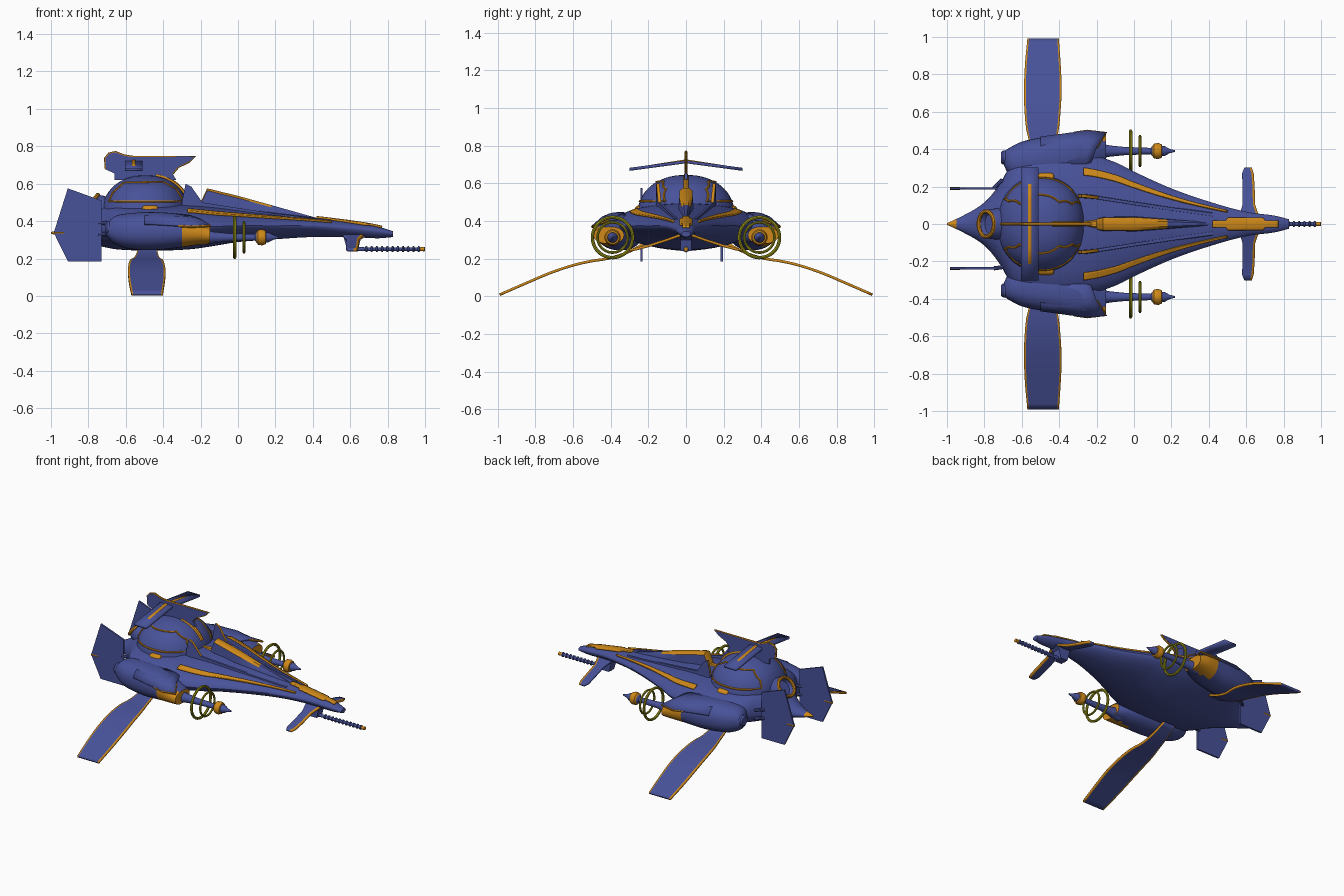
import bpy, math
from math import sin, cos, pi

if "Cube" in bpy.data.objects:
    bpy.data.objects.remove(bpy.data.objects["Cube"])

def mat(name, c):
    m = bpy.data.materials.new(name)
    m.diffuse_color = (*c, 1)
    m.use_nodes = True
    m.node_tree.nodes["Principled BSDF"].inputs["Base Color"].default_value = m.diffuse_color
    return m
MATS = [mat("blue", (.065, .085, .32)), mat("orange", (.62, .25, .01)), mat("olive", (.36, .34, .01))]

def finish(ob, mirror):
    bpy.context.collection.objects.link(ob)
    for m in MATS:
        ob.data.materials.append(m)
    if mirror:
        ob.modifiers.new("mirror", 'MIRROR').use_axis = (False, True, False)
    return ob

def skin(name, rows, closed=True, cap=True, paint=0, mirror=False, thick=0):
    """Surface through rows of points; paint is a slot or a function of face centre and column."""
    n, m = len(rows[0]), len(rows)
    verts = [p for r in rows for p in r]
    faces, cols = [], []
    for i in range(m - 1):
        for j in range(n if closed else n - 1):
            k = (j + 1) % n
            faces.append((i*n + j, i*n + k, (i+1)*n + k, (i+1)*n + j))
            cols.append(j)
    if closed and cap:
        faces += [tuple(range(n))[::-1], tuple(range((m-1)*n, m*n))]
        cols += [0, 0]
    me = bpy.data.meshes.new(name)
    me.from_pydata(verts, [], faces)
    ob = finish(bpy.data.objects.new(name, me), False)
    for f, c in zip(me.polygons, cols):
        f.material_index = paint(f.center, c) if callable(paint) else paint
    bpy.context.view_layer.objects.active = ob
    ob.select_set(True)
    bpy.ops.object.mode_set(mode='EDIT')
    bpy.ops.mesh.select_all(action='SELECT')
    bpy.ops.mesh.normals_make_consistent(inside=False)
    bpy.ops.object.mode_set(mode='OBJECT')
    ob.select_set(False)
    if thick:
        s = ob.modifiers.new("thickness", 'SOLIDIFY')
        s.thickness, s.offset = thick, 0
    if mirror:
        ob.modifiers.new("mirror", 'MIRROR').use_axis = (False, True, False)
    return ob

def lathe(name, prof, y, z, n=24, **kw):
    return skin(name, [[(x, y + r*cos(2*pi*k/n), z + r*sin(2*pi*k/n)) for k in range(n)] for x, r in prof], **kw)

def plate(name, pts, y, t, **kw):
    return skin(name, [[(x, y + s*t/2, z) for x, z in pts] for s in (-1, 1)], **kw)

def tube(name, pts, r, paint=0, mirror=False, loop=False):
    cu = bpy.data.curves.new(name, 'CURVE')
    cu.dimensions, cu.bevel_depth, cu.bevel_resolution, cu.use_fill_caps = '3D', r, 2, True
    sp = cu.splines.new('POLY')
    sp.points.add(len(pts) - 1)
    for p, q in zip(sp.points, pts):
        p.co = (*q, 1)
    sp.use_cyclic_u = loop
    ob = finish(bpy.data.objects.new(name, cu), mirror)
    sp.material_index = paint
    return ob

def interp(tab, x):
    """Smooth interpolation of a table whose first column is x."""
    x = min(max(x, tab[0][0]), tab[-1][0])
    i = max(k for k in range(len(tab) - 1) if tab[k][0] <= x)
    a, b = tab[i], tab[i+1]
    p, q = tab[max(i-1, 0)], tab[min(i+2, len(tab)-1)]
    h = b[0] - a[0]
    t = (x - a[0]) / h
    out = []
    for c in range(1, len(a)):
        m0 = (b[c] - p[c]) / (b[0] - p[0]) * h
        m1 = (q[c] - a[c]) / (q[0] - a[0]) * h
        out.append((2*t**3 - 3*t*t + 1)*a[c] + (t**3 - 2*t*t + t)*m0 + (3*t*t - 2*t**3)*b[c] + (t**3 - t*t)*m1)
    return out

def spw(v, p):
    return math.copysign(abs(v)**p, v)

# hull: x, half width, bottom, widest height, top, upper roundness
HULL = [(-1, .004, .333, .337, .342, 1), (-.9, .052, .305, .335, .37, 1), (-.8, .115, .28, .34, .43, 1),
        (-.72, .21, .262, .35, .48, 1), (-.64, .34, .248, .36, .495, .95), (-.45, .39, .242, .365, .495, .9),
        (-.25, .375, .25, .37, .495, 1.05), (-.1, .33, .272, .372, .485, 1.2), (0, .28, .288, .375, .47, 1.2),
        (.2, .19, .303, .375, .445, 1.2), (.4, .12, .315, .375, .42, 1.2), (.6, .065, .315, .36, .395, 1.1),
        (.75, .045, .308, .345, .37, 1), (.83, .025, .315, .332, .345, 1)]
def hull_row(x, n=40):
    w, zb, zm, zt, p = interp(HULL, x)
    row = []
    for k in range(n):
        c, s = cos(2*pi*k/n), sin(2*pi*k/n)
        q, h = (p, zt - zm) if s >= 0 else (1.2, zm - zb)
        row.append((x, w*spw(c, q), zm + h*spw(s, q)))
    return row
def hull_z(x, y):
    w, zb, zm, zt, p = interp(HULL, x)
    return zm + (zt - zm)*max(0, 1 - min(1, abs(y)/w)**(2/p))**(p/2)
skin("hull", [hull_row(-1 + 1.83*i/70) for i in range(71)], paint=lambda c, j: int(c.x < -.95))

# draped orange stripes and nose panel
def drape(name, x0, x1, edge, mirror):
    rows = []
    for i in range(31):
        x = x0 + (x1 - x0)*i/30
        a, b = edge(x)
        rows.append([(x, a + (b - a)*j/6, hull_z(x, a + (b - a)*j/6) + .004) for j in range(7)])
    skin(name, rows, closed=False, paint=1, mirror=mirror, thick=.012)
drape("side_stripe", -.27, .5, lambda x: [interp(HULL, x)[0]*k for k in (.69, .79)], True)
drape("nose_panel", .42, .77, lambda x: (-.033, .033) if .5 < x < .7 else (-.018, .018), False)

# spine fin with orange crest
rows = []
for x, w, zt in [(-.31, .012, .5), (-.2, .034, .5), (-.165, .042, .575), (0, .045, .535), (.18, .03, .485), (.41, .01, .42)]:
    rows.append([(x, -w, .4), (x, -w*.8, zt - .012), (x, -w*.4, zt), (x, w*.4, zt), (x, w*.8, zt - .012), (x, w, .4)])
skin("spine_fin", rows, paint=lambda c, j: int(j in (1, 2, 3) and c.x < .1))

# raised ridges either side of the spine
rows = []
for x, y, z in [(-.3, .15, .5), (-.28, .15, .6), (-.25, .148, .585), (-.19, .14, .5), (0, .11, .47), (.2, .08, .44), (.42, .05, .415)]:
    rows.append([(x, y - .014, .4), (x, y - .008, z), (x, y + .008, z), (x, y + .014, .4)])
skin("shoulder_ridge", rows, mirror=True, paint=lambda c, j: int(j == 1 and c.x < -.2))

# canopy dome (superellipsoid) with window frames
CX, CZ, RX, RY, RZ, E = -.495, .43, .235, .258, .215, .92
def dome_y(x, z):
    v = 1 - abs((x - CX)/RX)**(2/E) - abs((z - CZ)/RZ)**(2/E)
    return RY*max(v, 0)**(E/2)
rows = []
for i in range(17):
    a = pi/2*i/16*.995
    rows.append([(CX + RX*spw(cos(a), E)*spw(cos(2*pi*k/48), E), RY*spw(cos(a), E)*spw(sin(2*pi*k/48), E),
                  CZ + RZ*spw(sin(a), E)) for k in range(48)])
skin("canopy", rows)
def on_dome(pts):
    out, n = [], len(pts)
    for i in range(n):
        (a, b), (c, d) = pts[i], pts[(i + 1) % n]
        for s in range(8):
            x, z = a + (c - a)*s/8, b + (d - b)*s/8
            out.append((x, dome_y(x, z), z))
    return out
tube("window_frame", on_dome([(-.69, .505), (-.67, .55), (-.61, .605), (-.4, .61), (-.33, .57), (-.29, .505)]),
     .006, 1, True, True)
tube("canopy_centre_strip", [(CX + RX*spw(cos(a), E), 0, CZ + RZ*spw(sin(a), E)) for a in [pi*k/60 for k in range(9, 27)]],
     .014, 1)
lathe("shoulder_light", [(-.52 + .1*k/10, .03*math.sqrt(max(.01, 1 - (k/5 - 1)**4))) for k in range(11)], .245, .455,
      paint=1, mirror=True)

# roof fin, its orange rim, and the small roof wing
FIN = [(-.66, .62), (-.66, .655), (-.705, .675), (-.71, .735), (-.69, .76), (-.655, .768), (-.61, .75), (-.56, .742),
       (-.23, .745), (-.26, .72), (-.32, .69), (-.35, .655), (-.33, .62)]
plate("roof_fin", FIN, 0, .018)
tube("roof_fin_rim", [(x, 0, z) for x, z in FIN[2:12]], .007, 1)
W = [(-.3, .675), (-.15, .695), (0, .715), (.15, .695), (.3, .675)]
skin("roof_wing", [[(x, y, z) for x in (-.605, -.51)] for y, z in W], closed=False, thick=.016)
skin("roof_wing_stripe", [[(x, y*.85, z + .006) for x in (-.567, -.547)] for y, z in W], closed=False, paint=1, thick=.014)

# engine nacelles: x, centre y, half width, bottom, top
NAC = [(-.7, .355, .03, .32, .38), (-.67, .335, .07, .285, .42), (-.6, .335, .105, .255, .44), (-.45, .352, .118, .245, .448),
       (-.3, .37, .118, .26, .435), (-.22, .39, .105, .272, .405), (-.15, .41, .08, .28, .37)]
rows = []
for i in range(34):
    x = -.7 + .55*i/33
    y, w, zb, zt = interp(NAC, x)
    rows.append([(x, y + w*spw(cos(2*pi*k/32), .88), (zb + zt)/2 + (zt - zb)/2*spw(sin(2*pi*k/32), .88)) for k in range(32)])
skin("nacelle", rows, mirror=True, paint=lambda c, j: int(c.x > -.3 and c.y > .4 and c.z < .37))
skin("nacelle_cowl", [[(-.5, .38, .435), (-.5, .43, .42), (-.5, .462, .385)], [(-.35, .33, .435), (-.32, .44, .42), (-.32, .487, .375)],
     [(-.27, .28, .43), (-.24, .42, .415), (-.25, .497, .37)], [(-.24, .3, .42), (-.2, .41, .405), (-.15, .488, .375)]],
     closed=False, mirror=True, thick=.014)
tube("cowl_rim", [(-.32, .487, .375), (-.25, .497, .37), (-.15, .488, .375), (-.2, .41, .405)], .007, 1, True)
lathe("nacelle_rear_cap", [(-.71, .03), (-.70, .038), (-.62, .04)], .355, .36, mirror=True)

# forward rods, bulbs and rings
lathe("rod", [(-.2, .045), (-.13, .03), (-.05, .022), (.09, .017), (.1, .03), (.11, .036)], .39, .313, mirror=True)
lathe("bulb", [(.1, .03), (.108, .04), (.13, .043), (.148, .036), (.152, .02)], .39, .313, mirror=True, paint=1)
lathe("spike", [(.148, .028), (.165, .026), (.19, .012), (.22, .004)], .39, .313, mirror=True)
for name, x, r, t in [("large_ring", -.018, .107, .009), ("small_ring", .032, .08, .007)]:
    tube(name, [(x, .39 + r*cos(2*pi*k/48), .313 + r*sin(2*pi*k/48)) for k in range(48)], t, 2, True, True)

# drooping side wings with orange edges
rows = []
for i in range(25):
    y = .22 + .77*i/24
    x0, x1, z = interp([(.22, -.53, -.44, .28), (.32, -.54, -.43, .23), (.42, -.555, -.42, .2), (.5, -.575, -.403, .188),
                        (.6, -.585, -.393, .165), (.72, -.588, -.387, .125), (.85, -.583, -.392, .07), (.99, -.57, -.402, .009)], y)
    rows.append([(x0 + (x1 - x0)*t, y, z) for t in (0, .05, .35, .65, .95, 1)])
skin("side_wing", rows, closed=False, mirror=True, thick=.014, paint=lambda c, j: int(j in (0, 4)))

# upright tail fins on hooked arms
for y in (.19, -.237):
    plate("tail_fin", [(-.985, .338), (-.91, .575), (-.73, .51), (-.73, .185), (-.91, .185)], y, .012)
    s = math.copysign(1, y)
    tube("tail_fin_tip", [(-.985, y, .338), (-.93, y, .338)], .008, 1)
    for z in (.33, .39):
        tube("tail_fin_arm", [(-.6, s*.2, z), (-.68, s*.215, z), (-.71, s*.232, z), (-.75, y, z)], .011)

# rear intake
def ring(t, r, n=32):
    return [(-.79 + .85*t + r*.6*sin(2*pi*k/n), r*cos(2*pi*k/n), .49 - .5*t + r*.75*sin(2*pi*k/n)) for k in range(n)]
skin("intake_duct", [ring(.03, .03), ring(.03, .055), ring(0, .068), ring(.03, .08), ring(.2, .095)])
tube("intake_rim", ring(0, .068), .011, 1, loop=True)

# canards, chin block and ribbed barrel under the nose
rows = [[(x0, y, z), (x0 + .012, y, z), (x1 - .012, y, z), (x1, y, z)] for y, x0, x1, z in
        [(0, .55, .68, .335), (.05, .565, .665, .318), (.1, .58, .648, .30), (.2, .58, .645, .268), (.27, .578, .64, .25), (.3, .59, .63, .245)]]
skin("canard", rows, closed=False, mirror=True, thick=.014, paint=lambda c, j: int(j == 2))
plate("chin_block", [(.585, .24), (.56, .33), (.7, .33), (.655, .3), (.64, .24)], 0, .06)
prof = [(.585, .013)]
for k in range(11):
    x = .68 + .028*k
    prof += [(x, .01), (x + .003, .016), (x + .01, .016), (x + .013, .01)]
lathe("barrel", prof + [(.998, .012), (1, .008)], 0, .25, 16, paint=lambda c, j: int(c.x > .985))

# bake curves to mesh, then smooth by angle
curves = [o for o in bpy.data.objects if o.type == 'CURVE']
for o in bpy.data.objects:
    o.select_set(o in curves)
bpy.context.view_layer.objects.active = curves[0]
bpy.ops.object.convert(target='MESH')
bpy.ops.object.select_all(action='SELECT')
bpy.ops.object.shade_smooth_by_angle(angle=math.radians(35))
